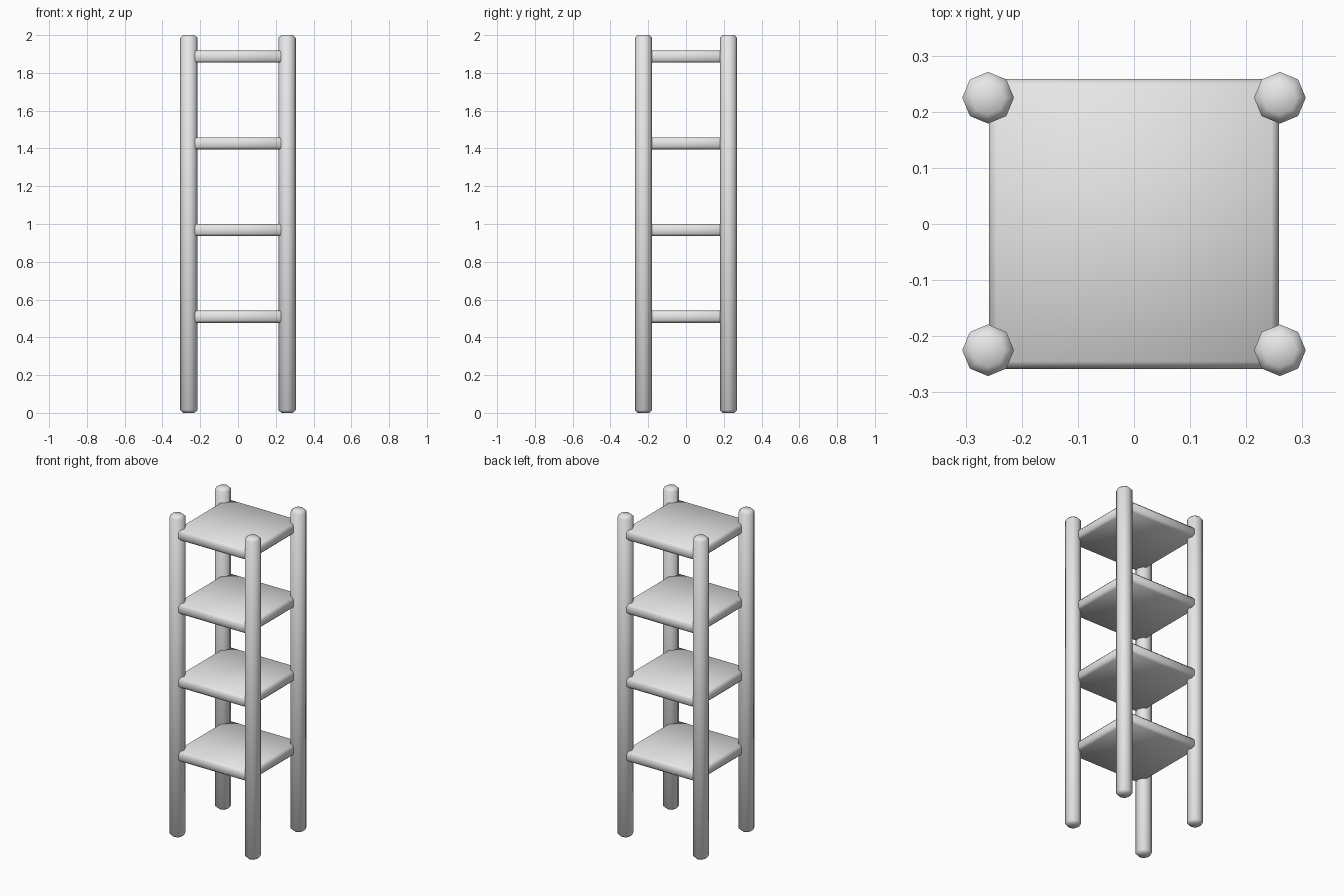
import bpy
import bmesh
from math import radians

default = bpy.data.objects.get("Cube")
if default:
    bpy.data.objects.remove(default, do_unlink=True)

# Single plain grey material
grey = bpy.data.materials.new("light_grey")
grey.use_nodes = True
colour = (0.8, 0.8, 0.8, 1.0)
grey.diffuse_color = colour
grey.node_tree.nodes["Principled BSDF"].inputs["Base Color"].default_value = colour


def finish(obj, name, bevel):
    """Name the part, soften its sharp edges and shade it smooth."""
    obj.name = name
    obj.data.materials.append(grey)
    bm = bmesh.new()
    bm.from_mesh(obj.data)
    sharp = [e for e in bm.edges if e.calc_face_angle(0) > radians(60)]
    bmesh.ops.bevel(bm, geom=sharp, offset=bevel, segments=1,
                    profile=0.5, affect='EDGES')
    bm.to_mesh(obj.data)
    bm.free()
    bpy.ops.object.shade_smooth_by_angle(angle=radians(60))


POST_X, POST_Y, POST_RADIUS, HEIGHT = 0.26, 0.225, 0.046, 2.0
SHELF_WIDTH, SHELF_THICKNESS = 0.516, 0.064

# Four octagonal corner posts
for side, sx in (("left", 1), ("right", -1)):
    for end, sy in (("front", -1), ("back", 1)):
        bpy.ops.mesh.primitive_cylinder_add(
            vertices=8, radius=POST_RADIUS, depth=HEIGHT,
            location=(sx * POST_X, sy * POST_Y, HEIGHT / 2))
        finish(bpy.context.object, f"{end}_{side}_post", 0.015)

# Four square shelves, evenly spaced, with softened edges
for i in range(4):
    bpy.ops.mesh.primitive_cube_add(size=1, location=(0, 0, 0.509 + i * 0.459))
    shelf = bpy.context.object
    shelf.scale = (SHELF_WIDTH, SHELF_WIDTH, SHELF_THICKNESS)
    bpy.ops.object.transform_apply(location=False, rotation=False, scale=True)
    finish(shelf, f"shelf_{i + 1}", 0.013)
